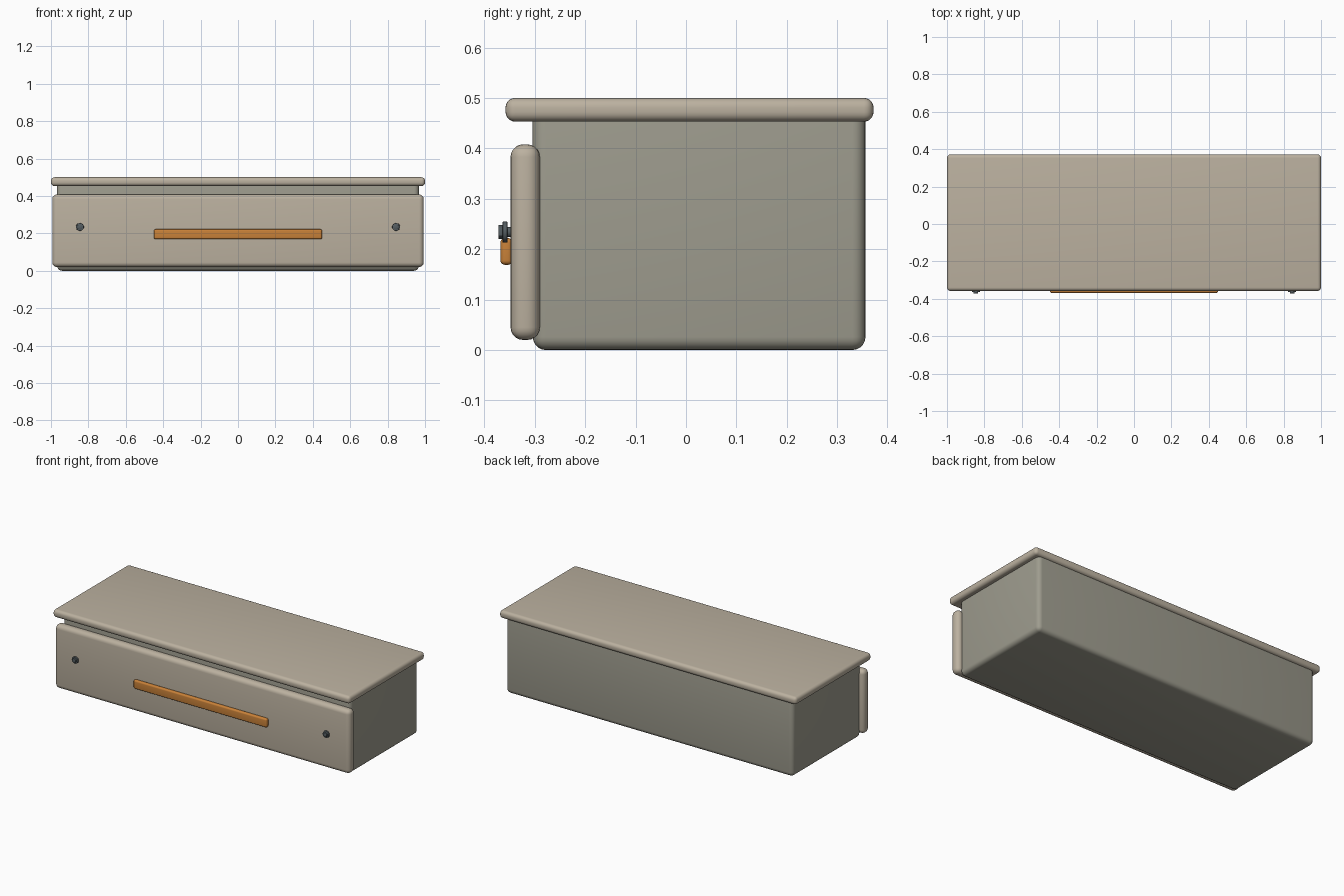
import bpy, math

if "Cube" in bpy.data.objects:
    bpy.data.objects.remove(bpy.data.objects["Cube"])


def material(name, color):
    m = bpy.data.materials.new(name)
    m.diffuse_color = (*color, 1)
    m.use_nodes = True
    m.node_tree.nodes["Principled BSDF"].inputs["Base Color"].default_value = m.diffuse_color
    return m


CREAM = material("cream", (0.50, 0.44, 0.35))
GREY_GREEN = material("grey_green", (0.34, 0.33, 0.27))
ORANGE = material("orange", (0.58, 0.22, 0.04))
STEEL = material("steel", (0.09, 0.11, 0.12))


def finish(obj, name, mat, bevel, segments=5):
    obj.name = name
    obj.data.materials.append(mat)
    mod = obj.modifiers.new("rounded_edges", "BEVEL")
    mod.width = bevel
    mod.segments = segments
    mod.limit_method = "ANGLE"
    bpy.ops.object.modifier_apply(modifier=mod.name)
    bpy.ops.object.shade_smooth_by_angle(angle=math.radians(35))
    return obj


def rounded_box(name, x, y, z, mat, bevel):
    """Box spanning the (min, max) ranges with rounded edges."""
    bpy.ops.mesh.primitive_cube_add(
        size=1, location=[(a + b) / 2 for a, b in (x, y, z)])
    obj = bpy.context.object
    obj.scale = [b - a for a, b in (x, y, z)]
    bpy.ops.object.transform_apply(location=False, rotation=False, scale=True)
    return finish(obj, name, mat, bevel)


def disc(name, x, z, y0, y1, radius, sides, mat, bevel):
    """Short cylinder along y."""
    bpy.ops.mesh.primitive_cylinder_add(
        vertices=sides, radius=radius, depth=y1 - y0,
        location=(x, (y0 + y1) / 2, z), rotation=(math.pi / 2, 0, 0))
    return finish(bpy.context.object, name, mat, bevel, 2)


# Case, lid and drawer front
rounded_box("body", (-0.967, 0.967), (-0.304, 0.356), (0, 0.482), GREY_GREEN, 0.026)
rounded_box("lid", (-1, 1), (-0.358, 0.372), (0.453, 0.5), CREAM, 0.019)
rounded_box("front_panel", (-0.993, 0.993), (-0.348, -0.290), (0.02, 0.408), CREAM, 0.025)

# Handle bar
rounded_box("handle", (-0.449, 0.449), (-0.368, -0.344), (0.169, 0.222), ORANGE, 0.009)

# Bolts: shank, round washer and hex head on each side
for side, x in (("left", -0.845), ("right", 0.845)):
    disc(f"bolt_shank_{side}", x, 0.234, -0.356, -0.340, 0.010, 16, STEEL, 0.001)
    disc(f"bolt_washer_{side}", x, 0.234, -0.364, -0.354, 0.021, 32, STEEL, 0.002)
    disc(f"bolt_head_{side}", x, 0.234, -0.372, -0.362, 0.014, 6, STEEL, 0.001)
